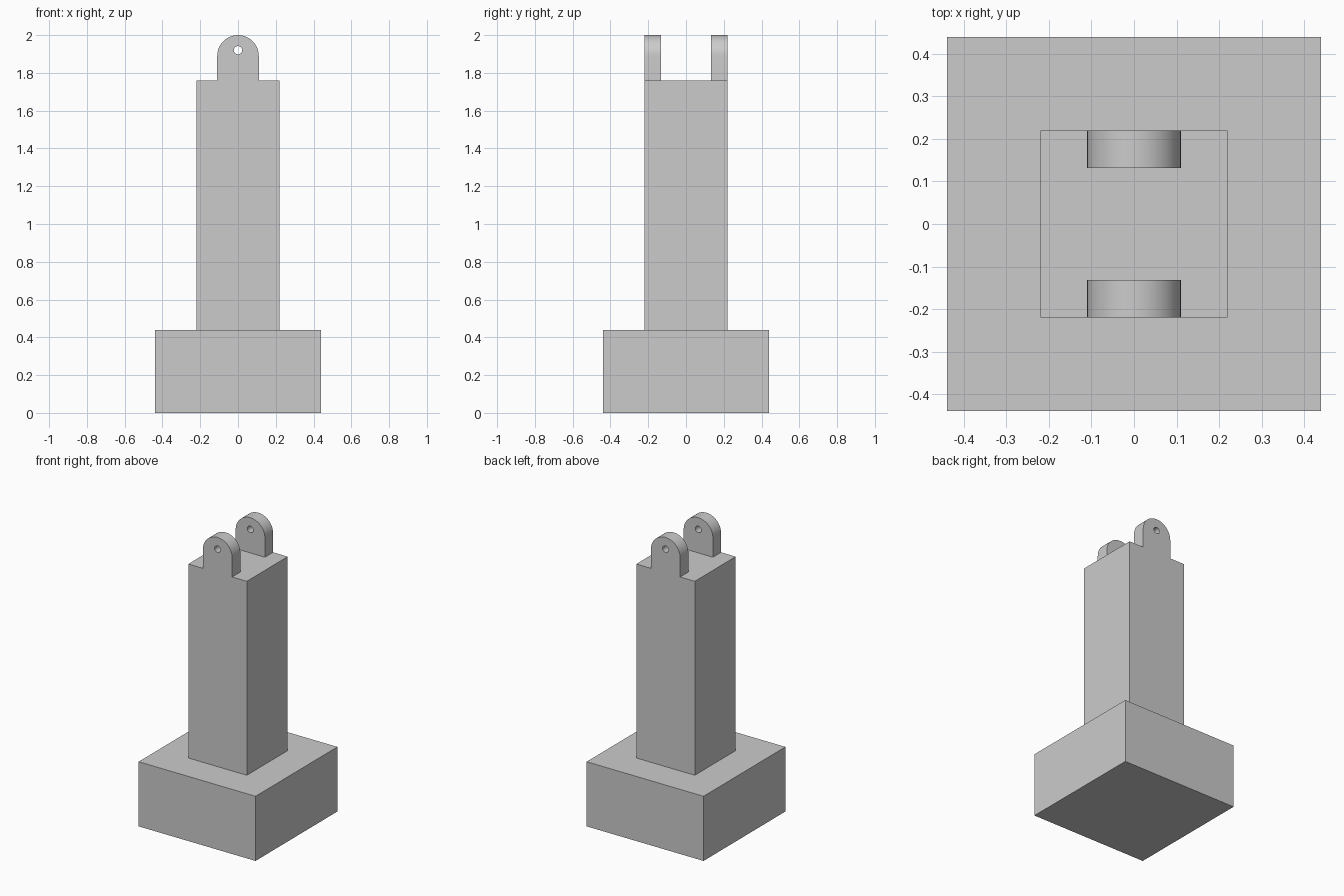
import bpy, bmesh, math
from mathutils import Vector

if "Cube" in bpy.data.objects:
    bpy.data.objects.remove(bpy.data.objects["Cube"])


def finish(bm, name):
    bmesh.ops.recalc_face_normals(bm, faces=bm.faces)
    mesh = bpy.data.meshes.new(name)
    bm.to_mesh(mesh)
    bm.free()
    obj = bpy.data.objects.new(name, mesh)
    bpy.context.collection.objects.link(obj)
    return obj


def block(name, half, z0, z1):
    bm = bmesh.new()
    bmesh.ops.create_cube(bm, size=1)
    bmesh.ops.scale(bm, vec=(2 * half, 2 * half, z1 - z0), verts=bm.verts)
    bmesh.ops.translate(bm, vec=(0, 0, (z0 + z1) / 2), verts=bm.verts)
    return finish(bm, name)


def arc(radius, z, start, end, count):
    angles = [start + (end - start) * i / count for i in range(count + 1)]
    return [(radius * math.cos(a), z + radius * math.sin(a)) for a in angles]


def lug(name, y0, y1):
    # Round-topped plate with a pin hole, drawn in xz and extruded along y
    bm = bmesh.new()
    outline = [(-0.11, 1.76), (0.11, 1.76)] + arc(0.11, 1.89, 0, math.pi, 32)
    hole = arc(0.022, 1.92, 0, 2 * math.pi, 24)[:-1]
    edges = []
    for loop in (outline, hole):
        verts = [bm.verts.new((x, y0, z)) for x, z in loop]
        edges += [bm.edges.new((verts[i - 1], verts[i])) for i in range(len(verts))]
    bmesh.ops.triangle_fill(bm, edges=edges, use_beauty=True)
    result = bmesh.ops.extrude_face_region(bm, geom=bm.faces[:], use_keep_orig=True)
    moved = [g for g in result["geom"] if isinstance(g, bmesh.types.BMVert)]
    bmesh.ops.translate(bm, vec=Vector((0, y1 - y0, 0)), verts=moved)
    obj = finish(bm, name)
    bpy.ops.object.select_all(action='DESELECT')
    obj.select_set(True)
    bpy.context.view_layer.objects.active = obj
    bpy.ops.object.shade_smooth_by_angle(angle=math.radians(30))


# Base and column
block("base", 0.44, 0, 0.44)
block("column", 0.22, 0.44, 1.76)

# Pair of pin lugs flush with the front and back of the column
lug("front_lug", -0.22, -0.132)
lug("back_lug", 0.132, 0.22)
